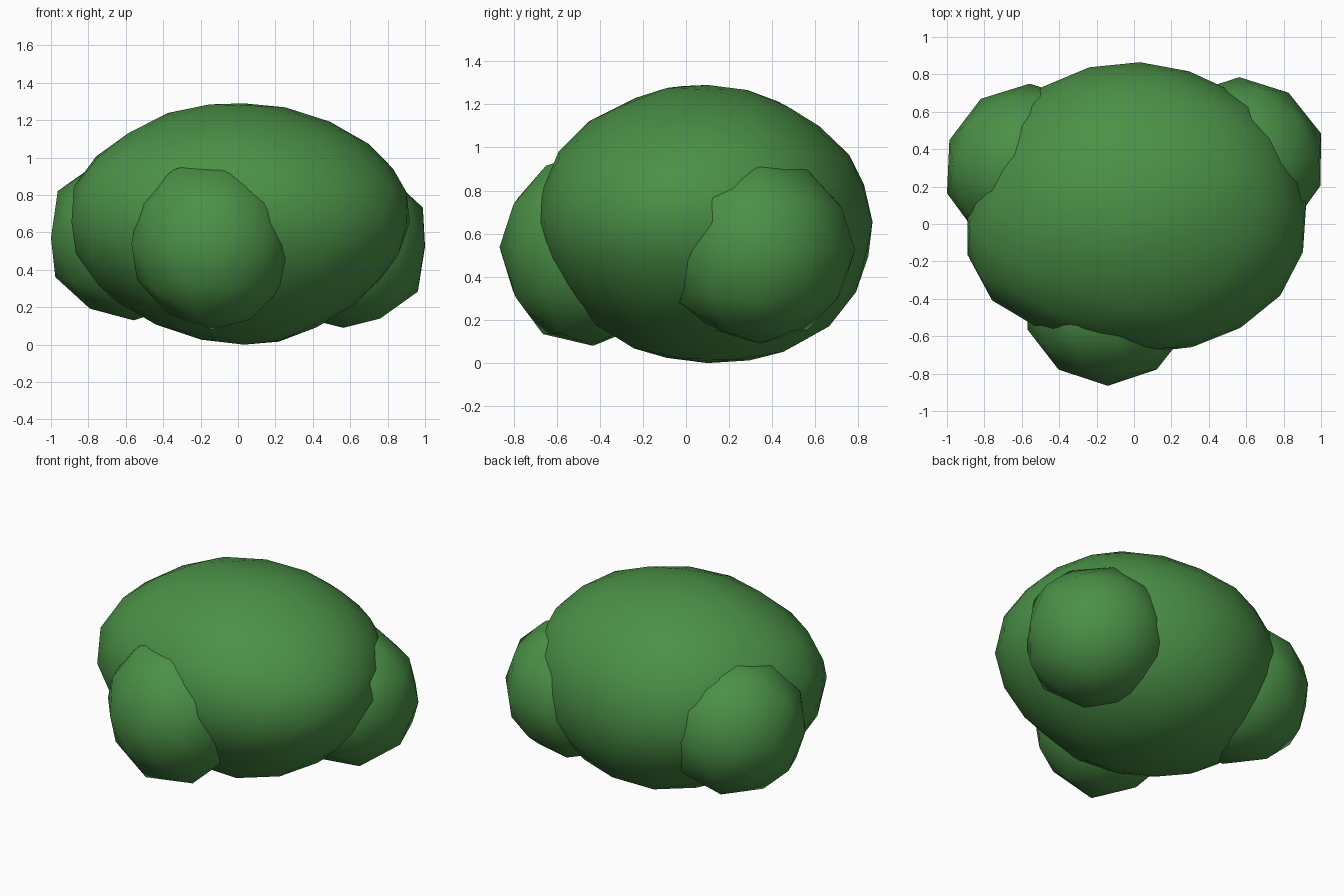
import bpy
import bmesh
import random
from mathutils import Vector

random.seed(4)

if "Cube" in bpy.data.objects:
    bpy.data.objects.remove(bpy.data.objects["Cube"], do_unlink=True)

# Leaf colour shared by every clump
leaf = bpy.data.materials.new("leaf_green")
leaf.use_nodes = True
colour = (0.07, 0.28, 0.062, 1)
leaf.diffuse_color = colour
shader = leaf.node_tree.nodes["Principled BSDF"]
shader.inputs["Base Color"].default_value = colour
shader.inputs["Roughness"].default_value = 0.9


def clump(name, low, high, detail, bumps, jitter=0.01):
    """Smooth, uneven ball of leaves that fills the box from low to high."""
    bm = bmesh.new()
    bmesh.ops.create_icosphere(bm, subdivisions=detail, radius=1)
    for v in bm.verts:
        direction = v.co.normalized()
        swell = 1 + random.uniform(-jitter, jitter)
        for aim, amount in bumps:
            swell += amount * max(0, direction.dot(Vector(aim).normalized())) ** 8
        v.co = direction * swell
    # Fit the ball to its box
    for axis in range(3):
        values = [v.co[axis] for v in bm.verts]
        start, span = min(values), max(values) - min(values)
        for v in bm.verts:
            part = (v.co[axis] - start) / span
            v.co[axis] = low[axis] + part * (high[axis] - low[axis])
    for f in bm.faces:
        f.smooth = True
    mesh = bpy.data.meshes.new(name)
    bm.to_mesh(mesh)
    bm.free()
    mesh.materials.append(leaf)
    obj = bpy.data.objects.new(name, mesh)
    bpy.context.collection.objects.link(obj)
    return obj


# Large central clump, swollen or dented towards its corners
clump("main_foliage", (-0.89, -0.69, 0), (0.92, 0.865, 1.29), 3, [
    ((0.85, -0.55, 0.1), 0.06),
    ((-0.9, -0.45, 0.25), 0.09),
    ((-0.9, -0.4, -0.3), 0.06),
    ((-0.6, -0.2, 0.8), 0.03),
    ((0.1, -0.9, 0.2), 0.03),
    ((0, -0.85, -0.4), -0.03),
    ((0, 0.5, -0.9), 0.06),
    ((0, -0.35, -0.9), 0.03),
    ((0.75, 0.1, -0.6), -0.05),
    ((0.5, 0.85, 0), -0.03),
    ((0.1, 0.75, 0.6), -0.03),
])

# Three smaller clumps around the sides
clump("front_foliage", (-0.57, -0.865, 0.08), (0.29, 0, 0.99), 2, [
    ((0, -0.5, -0.9), 0.08),
    ((-0.4, -0.2, 0.9), 0.08),
    ((0.5, -0.3, -0.8), 0.04),
])
clump("back_left_foliage", (0.14, -0.1, 0.09), (1, 0.785, 0.96), 2, [
    ((0.7, 0, -0.6), 0.05),
    ((0.9, 0, 0.4), 0.05),
    ((0.4, -0.7, -0.5), 0.05),
    ((0.5, -0.6, 0.6), 0.05),
])
clump("back_right_foliage", (-1, -0.14, 0.13), (-0.14, 0.75, 1.02), 2, [
    ((-0.7, 0, 0.7), 0.1),
    ((-0.9, 0, -0.4), 0.05),
    ((-0.7, -0.7, 0), 0.05),
])
